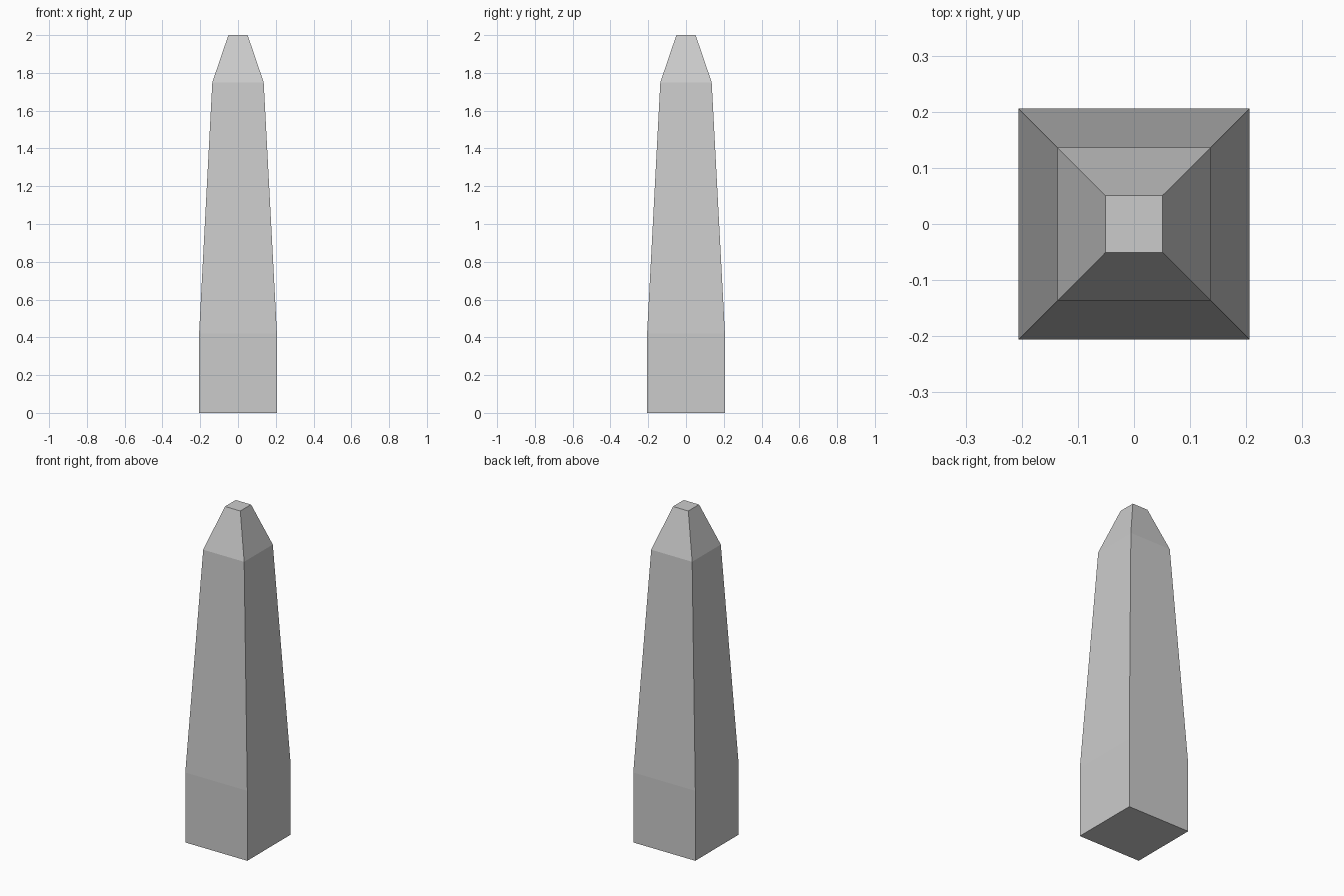
import bpy, bmesh

if "Cube" in bpy.data.objects:
    bpy.data.objects.remove(bpy.data.objects["Cube"])

# Height and half width at each break of the tapered square shaft
PROFILE = [(0.0, 0.206), (0.42, 0.206), (1.75, 0.136), (2.0, 0.051)]

bm = bmesh.new()


def square_ring(z, h):
    return [bm.verts.new((x * h, y * h, z))
            for x, y in ((-1, -1), (1, -1), (1, 1), (-1, 1))]


# Plinth, tapered shaft and blunt cap as stacked square sections
rings = [square_ring(z, h) for z, h in PROFILE]
for low, high in zip(rings, rings[1:]):
    for i in range(4):
        j = (i + 1) % 4
        bm.faces.new((low[i], low[j], high[j], high[i]))

# Bottom and top faces
bm.faces.new(rings[0][::-1])
bm.faces.new(rings[-1])

mesh = bpy.data.meshes.new("obelisk")
bm.to_mesh(mesh)
bm.free()
bpy.context.collection.objects.link(bpy.data.objects.new("obelisk", mesh))
